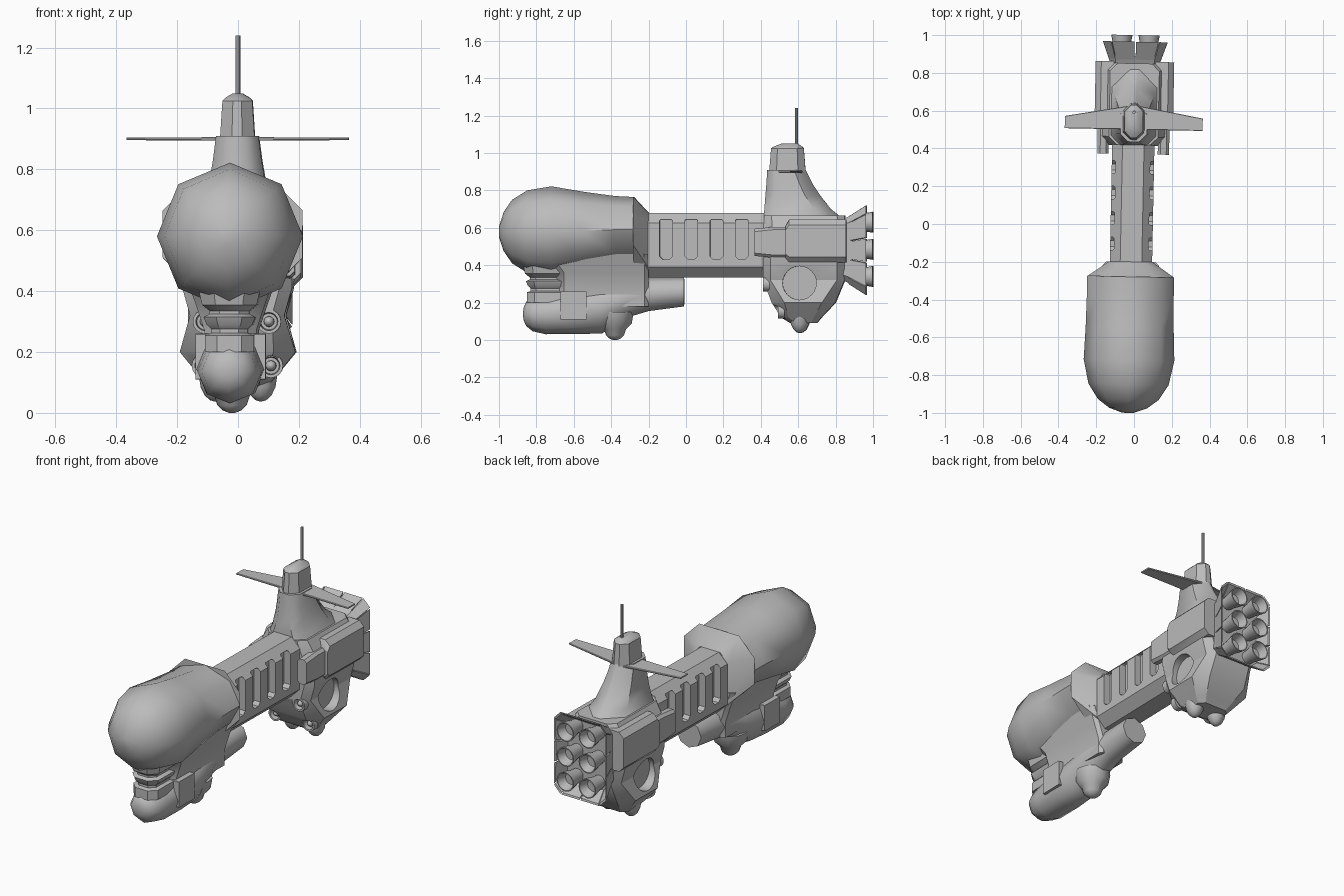
import bpy, bmesh, math
from mathutils import Matrix, Vector

if "Cube" in bpy.data.objects:
    bpy.data.objects.remove(bpy.data.objects["Cube"])

grey = bpy.data.materials.new("hull_grey")
grey.use_nodes = True
grey.diffuse_color = (0.5, 0.5, 0.5, 1)
grey.node_tree.nodes["Principled BSDF"].inputs["Base Color"].default_value = (0.5, 0.5, 0.5, 1)
parts = []


def loft(name, rings, angle=30, cap=True):
    """Skin a list of equal-length point rings into a closed solid."""
    bm = bmesh.new()
    vs = [[bm.verts.new(p) for p in r] for r in rings]
    n = len(vs[0])
    for a, b in zip(vs, vs[1:]):
        for i in range(n):
            bm.faces.new((a[i], a[(i + 1) % n], b[(i + 1) % n], b[i]))
    if cap:
        bm.faces.new(vs[0])
        bm.faces.new(vs[-1])
    bmesh.ops.recalc_face_normals(bm, faces=bm.faces)
    mesh = bpy.data.meshes.new(name)
    bm.to_mesh(mesh)
    bm.free()
    mesh.materials.append(grey)
    ob = bpy.data.objects.new(name, mesh)
    bpy.context.collection.objects.link(ob)
    parts.append((ob, angle))
    return ob


def oval(y, zc, rx, rz, n=8, x=0):
    """Ring across the length, with a vertex at the top."""
    t = [2 * math.pi * i / n for i in range(n)]
    return [(x + rx * math.sin(a), y, zc + rz * math.cos(a)) for a in t]


def disc(z, x, y, r, n=12):
    t = [2 * math.pi * i / n for i in range(n)]
    return [(x + r * math.cos(a), y + r * math.sin(a), z) for a in t]


def oct2(a0, a1, b0, b1, c, d=None):
    """Chamfered rectangle; c and d are the chamfers at low and high b."""
    d = c if d is None else d
    return [(a0 + c, b0), (a1 - c, b0), (a1, b0 + c), (a1, b1 - d),
            (a1 - d, b1), (a0 + d, b1), (a0, b1 - d), (a0, b0 + c)]


def plan(z, y0, y1, hw, c, d=None):
    return [(x, y, z) for x, y in oct2(-hw, hw, y0, y1, c, d)]


def cross(y, x0, x1, z0, z1, c, d=None):
    return [(x, y, z) for x, z in oct2(x0, x1, z0, z1, c, d)]


def cut(ob, cutter):
    """Subtract a temporary cutter from a part."""
    m = ob.modifiers.new("cut", "BOOLEAN")
    m.operation, m.solver, m.object = "DIFFERENCE", "EXACT", cutter
    bpy.context.view_layer.update()
    ev = ob.evaluated_get(bpy.context.evaluated_depsgraph_get())
    mesh = bpy.data.meshes.new_from_object(ev)
    ob.modifiers.clear()
    ob.data = mesh
    parts.pop()
    bpy.data.objects.remove(cutter)


# Forward bulb and its collar
loft("forward_bulb", [oval(*r) for r in (
    (-1, .58, .03, .03), (-.975, .58, .10, .105), (-.93, .58, .16, .17),
    (-.85, .58, .212, .22), (-.72, .58, .24, .242), (-.55, .585, .233, .208),
    (-.38, .59, .23, .18), (-.28, .59, .23, .175))], 50)
loft("bulb_collar", [cross(-.28, -.23, .23, .41, .765, .1),
                     cross(-.2, -.115, .115, .34, .68, .05)])

# Pylon joining bulb and lower pod, and the ringed post at its front
loft("pylon", [plan(.46, -.82, -.2, .15, .1, .02), plan(.36, -.72, -.2, .115, .07, .02),
               plan(.27, -.70, -.2, .085, .05, .02), plan(.18, -.72, -.2, .085, .05, .02)], 40)
loft("ringed_post", [plan(z, -.77 - r, -.6, r, r * .5, .02) for z, r in (
    (.40, .10), (.355, .09), (.335, .065), (.325, .065), (.315, .085), (.29, .075),
    (.275, .06), (.262, .06), (.255, .08), (.2, .08))])

# Lower pod with keel dome and side plates
loft("lower_pod", [oval(*r) for r in (
    (-.87, .14, .03, .03), (-.855, .14, .065, .065), (-.82, .137, .092, .09),
    (-.75, .135, .106, .104), (-.6, .15, .115, .118), (-.45, .17, .11, .135),
    (-.3, .225, .092, .1), (-.2, .245, .082, .09), (-.01, .258, .08, .078))], 50)
loft("keel_dome", [disc(z, 0, -.38, r) for z, r in (
    (.15, .10), (.09, .09), (.06, .06), (.025, .048), (.008, .03), (.0, .01))], 40)
for s in (-1, 1):
    loft("pod_side_plate", [[(s * x, y, z) for y, z in oct2(-.67, -.53, .11, .26, .002)]
                            for x in (.07, .115)])

# Neck with four slots on each side
neck = loft("neck", [cross(y, -.112, .112, .335, .68, .055) for y in (-.22, .45)])
for s in (-1, 1):
    for i in range(4):
        y = -.105 + .135 * i
        cut(neck, loft("slot_cutter", [
            [(s * x, a, b) for a, b in oct2(y - .034, y + .034, .43, .645, .018, .006)]
            for x in (.07, .2)]))

# Stern hull: stacked plan outlines
hull = loft("stern_hull", [plan(*r) for r in (
    (.09, .56, .70, .10, .03), (.12, .51, .725, .125, .04), (.2, .46, .80, .19, .07),
    (.32, .415, .85, .155, .04), (.41, .415, .85, .18, .04),
    (.58, .415, .85, .18, .05, .02), (.665, .42, .85, .13, .04))])
for s in (-1, 1):
    # Round side recess
    cut(hull, loft("recess_cutter", [
        [(s * x, y, z) for y, z, _ in [(p[0], p[1], 0) for p in disc(0, .61, .305, .09, 24)]]
        for x in (.13, .3)]))
    # Forward launch tubes with rounded noses
    for x, z, y in ((.105, .30, .45), (.11, .155, .53)):
        cut(hull, loft("tube_cutter", [oval(a, z, .033, .033, 16, s * x) for a in (.3, y)]))
        loft("tube_rim", [oval(a, z, r, r, 16, s * x) for a, r in (
            (y, .04), (y - .035, .04), (y - .035, .03), (y - .005, .027))])
        loft("tube_nose", [oval(y - a, z, r, r, 12, s * x) for a, r in (
            (0, .018), (.02, .017), (.03, .010), (.034, .003))], 50)
    # Belly domes
    loft("belly_dome", [disc(z, s * .075, .61, r) for z, r in (
        (.13, .055), (.085, .048), (.058, .035), (.042, .018), (.038, .005))], 45)
    # Side boxes with stepped front
    x0, x1 = sorted((s * .08, s * .208))
    loft("side_box", [cross(.535, x0, x1 - .0, .44, .605, .02), cross(.555, x0, x1, .415, .645, .03),
                      cross(.86, x0, x1, .415, .645, .03)])
    x0, x1 = sorted((s * .13, s * .19))
    loft("box_front", [cross(.37, x0, x1, .45, .595, .015), cross(.47, x0, x1, .44, .605, .015),
                       cross(.54, x0, x1, .44, .605, .015)])

# Sail: broad fairing, stepped upper block, cap, wings and mast
loft("sail", [plan(*r) for r in (
    (.64, .415, .85, .13, .05, .10), (.70, .42, .775, .105, .05, .09),
    (.77, .425, .72, .09, .05, .08), (.83, .43, .68, .08, .045, .07),
    (.91, .435, .64, .07, .04, .06))], 45)
loft("sail_top", [plan(*r) for r in (
    (.90, .445, .64, .057, .04), (1.025, .455, .63, .049, .035), (1.035, .47, .62, .04, .03),
    (1.05, .51, .60, .015, .01))], 30)
loft("mast", [disc(z, 0, .59, .008, 8) for z in (1.03, 1.24)])
for s in (-1, 1):
    loft("wing", [[(s * x, y, z) for y, z in oct2(a, b, .9 - t, .9 + t, t * .5)]
                  for x, a, b, t in ((.03, .50, .625, .006), (.365, .50, .565, .004))])

# Flared engine skirt made of petals
loft("engine_plate", [cross(.84, -.13, .13, .32, .645, .03), cross(.89, -.142, .142, .295, .67, .035)])
inner = [Vector(p) for p in cross(.87, -.138, .138, .30, .66, .035)]
outer = [Vector(p) for p in cross(.965, -.172, .172, .24, .72, .045)]
centre = Vector((0, .9, .48))
for i in range(8):
    j = (i + 1) % 8
    count = (2, 1, 3, 1)[i % 4]
    for k in range(count):
        lo, hi = (k + .03) / count, (k + .97) / count
        quad = [inner[i].lerp(inner[j], lo), inner[i].lerp(inner[j], hi),
                outer[i].lerp(outer[j], hi), outer[i].lerp(outer[j], lo)]
        inset = [p + (centre - p).normalized() * .012 for p in quad]
        loft("skirt_petal", [quad, inset])

# Six engine bells
for x in (-.072, .072):
    for z in (.34, .485, .63):
        loft("engine_bell", [oval(y, z, r, r, 16, x) for y, r in (
            (.88, .036), (.93, .042), (.965, .05), (1, .056), (1, .05), (.95, .034))], 35)

# Slight heading offset of the whole vessel, then shading
pivot = Vector((0, .6, 0))
turn = Matrix.Translation(pivot) @ Matrix.Rotation(-.02, 4, "Z") @ Matrix.Translation(-pivot)
for ob, angle in parts:
    ob.data.transform(turn)
    bpy.ops.object.select_all(action="DESELECT")
    ob.select_set(True)
    bpy.context.view_layer.objects.active = ob
    bpy.ops.object.shade_smooth_by_angle(angle=math.radians(angle))
